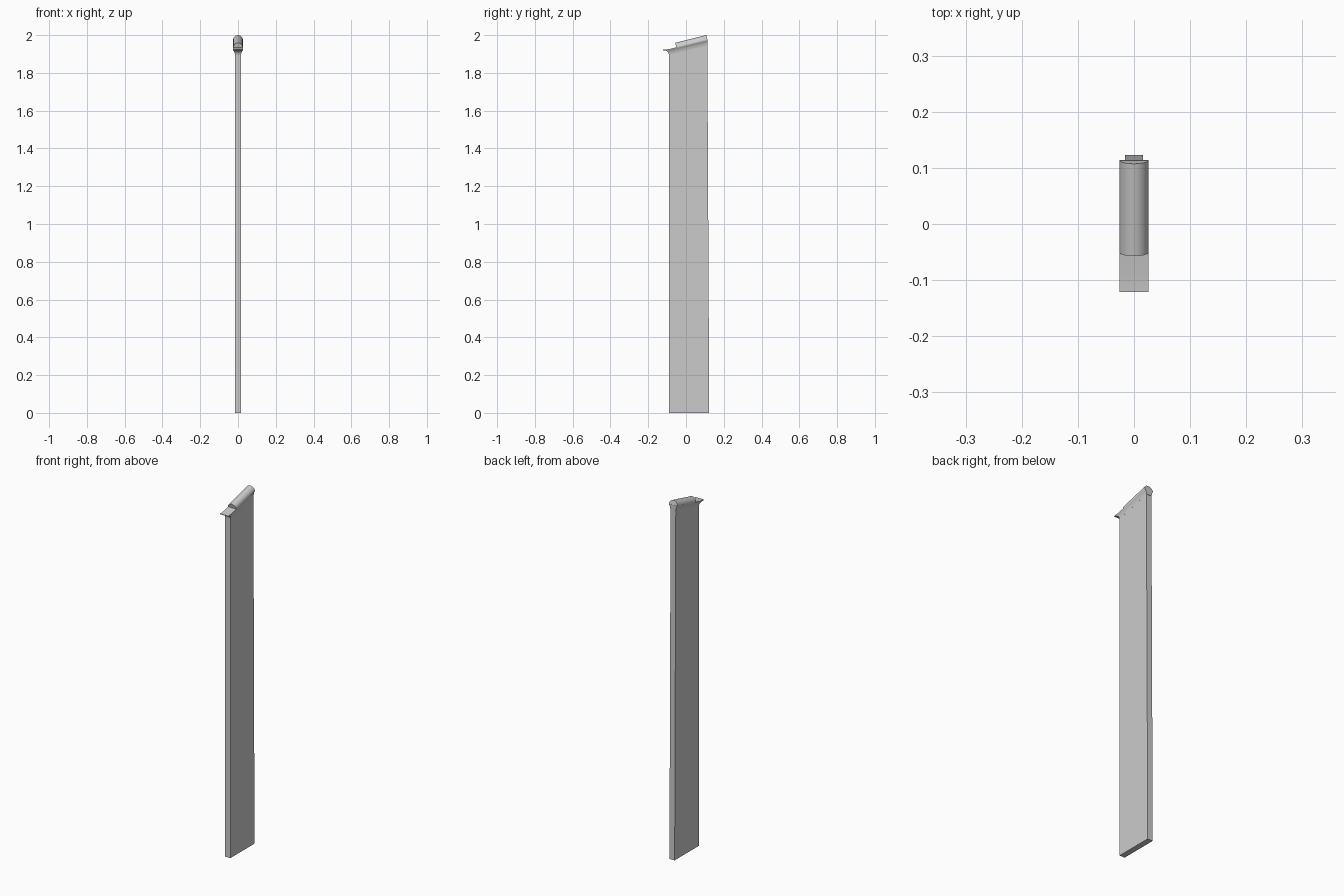
import bpy, math

if "Cube" in bpy.data.objects:
    bpy.data.objects.remove(bpy.data.objects["Cube"])

def make(name, verts, faces, smooth=True):
    me = bpy.data.meshes.new(name)
    me.from_pydata(verts, [], faces)
    ob = bpy.data.objects.new(name, me)
    bpy.context.collection.objects.link(ob)
    if smooth:
        bpy.ops.object.select_all(action='DESELECT')
        ob.select_set(True)
        bpy.context.view_layer.objects.active = ob
        bpy.ops.object.shade_smooth_by_angle(angle=math.radians(35))
    return ob

def loft_faces(rings, n):
    return [(r * n + i, r * n + (i + 1) % n, (r + 1) * n + (i + 1) % n, (r + 1) * n + i)
            for r in range(rings - 1) for i in range(n)]

SLOPE = 0.25
def roof_z(y, drop=0.0):
    # sloping line of the cap, levelling out at the front lip
    return 1.948 + SLOPE * max(y, -0.1) - drop

# Tall wall slab: vertical front, slightly leaning back edge, sloping top
W, YF, YB0, YB1 = 0.016, -0.09, 0.123, 0.113
ring = [(-1, YF), (1, YF), (1, YB0), (-1, YB0)]
verts = [(sx * W, y, 0) for sx, y in ring]
verts += [(sx * W, min(y, YB1), roof_z(min(y, YB1), 0.015)) for sx, y in ring]
make("wall_slab", verts, loft_faces(2, 4) + [(3, 2, 1, 0), (4, 5, 6, 7)], False)

# Coping with flared underside and projecting front lip: (half width, front y, drop)
profile = [(0.0162, -0.0902, 0.030), (0.0175, -0.092, 0.021), (0.020, -0.097, 0.012),
           (0.0235, -0.106, 0.006), (0.0255, -0.1215, 0.003), (0.0255, -0.1215, 0.0)]
verts = []
for w, yf, d in profile:
    for sx, y in [(-1, yf), (1, yf), (1, -0.088), (1, 0.1145), (-1, 0.1145), (-1, -0.088)]:
        verts.append((sx * w, y, roof_z(y, d)))
t = (len(profile) - 1) * 6
make("flared_coping", verts, loft_faces(len(profile), 6) +
     [(5, 2, 1, 0), (4, 3, 2, 5), (t, t + 1, t + 2, t + 5), (t + 5, t + 2, t + 3, t + 4)])

# Half-round ridge tile lying along the slope
R, SEG = 0.0255, 20
a = math.atan(SLOPE)
verts = []
for y in (-0.051, 0.1135):
    for i in range(SEG + 1):
        b = math.pi * i / SEG
        h = R * math.sin(b)
        verts.append((R * math.cos(b), y - h * math.sin(a), roof_z(y) - 0.001 + h * math.cos(a)))
n = SEG + 1
faces = [f[::-1] for f in loft_faces(2, n)]
faces = [tuple(reversed(f)) for f in faces][::1]
faces = [f[::-1] for f in faces] + [tuple(range(n)), tuple(range(2 * n - 1, n - 1, -1))]
make("ridge_tile", verts, faces)

# Consistent outward normals
import bmesh
for ob in bpy.data.objects:
    bm = bmesh.new()
    bm.from_mesh(ob.data)
    bmesh.ops.recalc_face_normals(bm, faces=bm.faces)
    bm.to_mesh(ob.data)
    bm.free()
